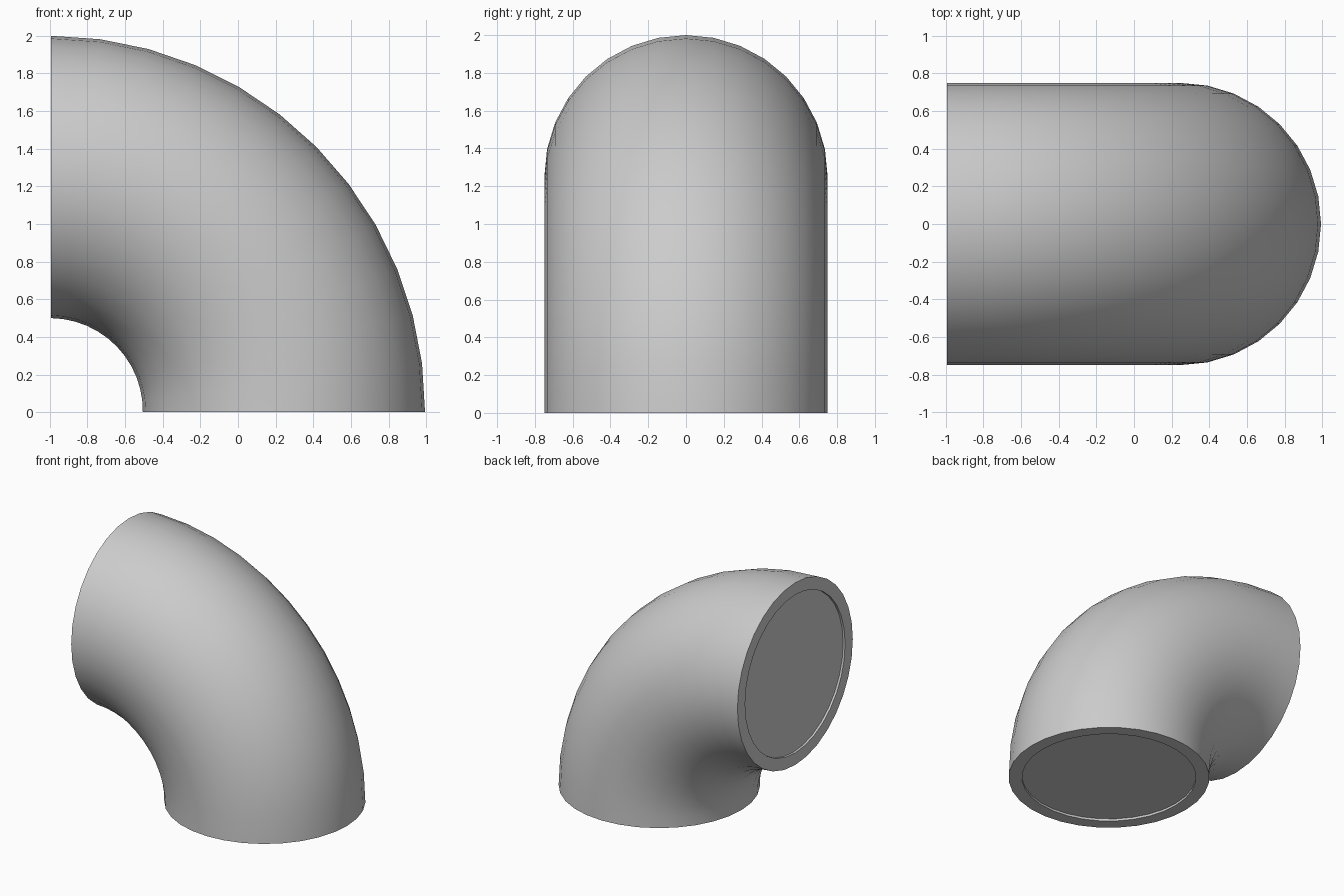
import bpy, bmesh
from math import sin, cos, pi
from mathutils import Vector

if "Cube" in bpy.data.objects:
    bpy.data.objects.remove(bpy.data.objects["Cube"])

SIDES, STEPS = 32, 12
CENTRE_X = -0.993
OUTER, BORE, PLUG = 0.75, 0.65, 0.63
RECESS = 0.018

bm = bmesh.new()


def ring(t, radius, inset=0.0):
    """Circle of vertices across the bend at angle t, pushed along the path by inset."""
    bend = 1.25 - 0.013 * t / (pi / 2)
    out = Vector((sin(t), 0, cos(t)))
    along = Vector((cos(t), 0, -sin(t)))
    mid = Vector((CENTRE_X, 0, 0)) + out * bend + along * inset
    return [bm.verts.new(mid + out * radius * cos(a) + Vector((0, radius * sin(a), 0)))
            for a in (2 * pi * i / SIDES for i in range(SIDES))]


# Recessed plug, rim, swept outer wall, rim, recessed plug
end = pi / 2
rings = [ring(0, PLUG, RECESS), ring(0, BORE, RECESS), ring(0, BORE)]
rings += [ring(end * i / STEPS, OUTER) for i in range(STEPS + 1)]
rings += [ring(end, BORE), ring(end, BORE, -RECESS), ring(end, PLUG, -RECESS)]
for a, b in zip(rings, rings[1:]):
    for i in range(SIDES):
        j = (i + 1) % SIDES
        bm.faces.new((a[i], a[j], b[j], b[i]))
bm.faces.new(rings[0])
bm.faces.new(rings[-1])
bmesh.ops.recalc_face_normals(bm, faces=bm.faces)

mesh = bpy.data.meshes.new("pipe_elbow")
bm.to_mesh(mesh)
bm.free()
elbow = bpy.data.objects.new("pipe_elbow", mesh)
bpy.context.collection.objects.link(elbow)

# Smooth walls with crisp rims
bpy.context.view_layer.objects.active = elbow
elbow.select_set(True)
bpy.ops.object.shade_smooth_by_angle(angle=0.6)
